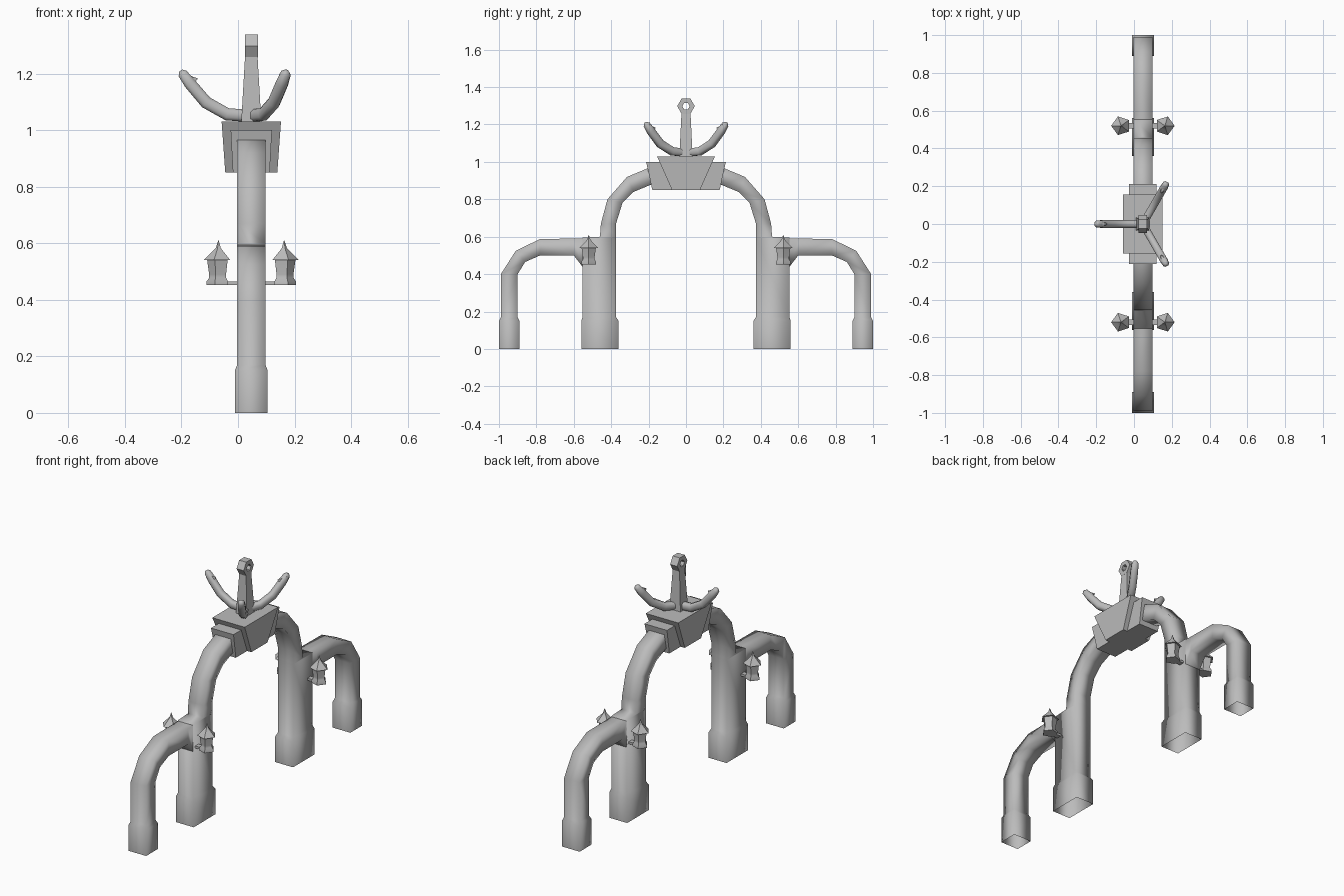
import bpy, math
from mathutils import Vector, Matrix

cube = bpy.data.objects.get("Cube")
if cube:
    bpy.data.objects.remove(cube)

CX = 0.047  # centre plane of the arches

stone = bpy.data.materials.new("grey stone")
stone.use_nodes = True
grey = (0.5, 0.5, 0.5, 1)
stone.diffuse_color = grey
stone.node_tree.nodes["Principled BSDF"].inputs["Base Color"].default_value = grey


def make(name, verts, faces, angle=180):
    mesh = bpy.data.meshes.new(name)
    mesh.from_pydata(verts, [], faces)
    mesh.materials.append(stone)
    obj = bpy.data.objects.new(name, mesh)
    bpy.context.collection.objects.link(obj)
    bpy.ops.object.select_all(action='DESELECT')
    obj.select_set(True)
    bpy.context.view_layer.objects.active = obj
    bpy.ops.object.mode_set(mode='EDIT')
    bpy.ops.mesh.select_all(action='SELECT')
    bpy.ops.mesh.normals_make_consistent(inside=False)
    bpy.ops.object.mode_set(mode='OBJECT')
    bpy.ops.object.shade_smooth_by_angle(angle=math.radians(angle))
    return obj


def loft(name, rings, cap_start=True, cap_end=True, angle=180, closed=False):
    n = len(rings[0])
    verts = [v for ring in rings for v in ring]
    spans = len(rings) if closed else len(rings) - 1
    faces = []
    for i in range(spans):
        a, b = i * n, (i + 1) % len(rings) * n
        faces += [(a + j, a + (j + 1) % n, b + (j + 1) % n, b + j) for j in range(n)]
    if cap_start and not closed:
        faces.append(tuple(range(n)))
    if cap_end and not closed:
        faces.append(tuple(range(len(verts) - n, len(verts))))
    return make(name, verts, faces, angle)


def section(y_out, z_out, y_in, z_in, half):
    # square ring across an arch, from its outer to its inner edge
    return [(CX - half, y_out, z_out), (CX + half, y_out, z_out),
            (CX + half, y_in, z_in), (CX - half, y_in, z_in)]


def box_ring(hx, hy, z):
    return [(CX - hx, -hy, z), (CX + hx, -hy, z), (CX + hx, hy, z), (CX - hx, hy, z)]


# Main arch with its wide columns and feet, open underneath
half_arch = [(.56, 0, .36, 0, .058), (.56, .15, .36, .15, .058),
             (.553, .17, .374, .17, .05), (.553, .595, .374, .595, .05),
             (.46, .6, .374, .605, .05), (.455, .67, .374, .67, .05),
             (.42, .80, .34, .78, .05), (.315, .92, .28, .84, .05),
             (.19, .972, .19, .877, .05)]
other_half = [(-a, b, -c, d, h) for a, b, c, d, h in reversed(half_arch)]
loft("main_arch", [section(*p) for p in half_arch + other_half], False, False)

# Side arches
side_arch = [(1, 0, .89, 0, .058), (1, .15, .89, .15, .058),
             (.99, .17, .90, .17, .05), (.99, .40, .90, .40, .05),
             (.91, .525, .86, .465, .05), (.78, .588, .78, .5, .05),
             (.60, .59, .60, .5, .05), (.55, .592, .55, .435, .05)]
for name, s in (("front", -1), ("back", 1)):
    loft(name + "_side_arch",
         [section(s * a, b, s * c, d, h) for a, b, c, d, h in side_arch], False, False)

# Keystone sleeve and block
loft("keystone_sleeve", [box_ring(.065, .18, .85), box_ring(.073, .213, 1.0)], angle=60)
loft("keystone_block", [box_ring(.092, .075, .85), box_ring(.105, .155, 1.03)], angle=60)

# Lanterns on short arms
profile = [(.042, .452), (.042, .465), (.033, .478), (.033, .49), (.04, .54),
           (.052, .54), (.024, .568), (.01, .583), (.001, .61)]
for y, yname in ((-.52, "front"), (.52, "back")):
    for s, xname in ((-1, "right"), (1, "left")):
        x = CX + s * .116
        rings = []
        for r, z in profile:
            angles = [k * math.tau / 5 for k in range(5)]
            rings.append([(x + s * r * math.cos(t), y + r * math.sin(t), z) for t in angles])
        loft(f"{yname}_{xname}_lantern", rings, angle=40)
        arm = [[(CX + s * d, y + a, z) for a, z in ((-.015, .452), (.015, .452),
                                                   (.015, .465), (-.015, .465))]
               for d in (.04, .12)]
        loft(f"{yname}_{xname}_lantern_arm", arm, angle=40)

# Anchor shank and hexagonal eye
loft("anchor_shank", [box_ring(.036, .036, 1.02), box_ring(.022, .024, 1.262)], angle=60)
eye = []
for k in range(6):
    c, s = math.cos(k * math.pi / 3), math.sin(k * math.pi / 3)
    eye.append([(CX + dx, r * c, 1.298 + r * s)
                for dx, r in ((-.023, .047), (.023, .047), (.023, .02), (-.023, .02))])
loft("anchor_eye", eye, angle=50, closed=True)

# Three anchor arms with barbs: radius, height, half thickness
path = [(0, 1.05, .022), (.085, 1.056, .022), (.16, 1.098, .022),
        (.217, 1.165, .021), (.243, 1.2, .017), (.25, 1.21, .007)]
for i, heading in enumerate((180, 60, -60)):
    turn = Matrix.Translation((CX, 0, 0)) @ Matrix.Rotation(math.radians(heading), 4, 'Z')
    rings = []
    for k, (r, z, t) in enumerate(path):
        a, b = path[max(k - 1, 0)], path[min(k + 1, len(path) - 1)]
        n = Vector((-(b[1] - a[1]), 0, b[0] - a[0])).normalized() * t
        c = Vector((r, 0, z))
        w = Vector((0, min(t, .02), 0))
        rings.append([turn @ (c + n * u + w * v)
                      for u, v in ((1, .5), (.5, 1), (-.5, 1), (-1, .5),
                                   (-1, -.5), (-.5, -1), (.5, -1), (1, -.5))])
    loft(f"anchor_arm_{i + 1}", rings, angle=50)
    barb = [(.235, .018, 1.2), (.235, -.018, 1.2), (.21, -.018, 1.16),
            (.21, .018, 1.16), (.188, 0, 1.182)]
    make(f"anchor_barb_{i + 1}", [turn @ Vector(p) for p in barb],
         [(0, 1, 2, 3), (0, 1, 4), (1, 2, 4), (2, 3, 4), (3, 0, 4)], 30)
